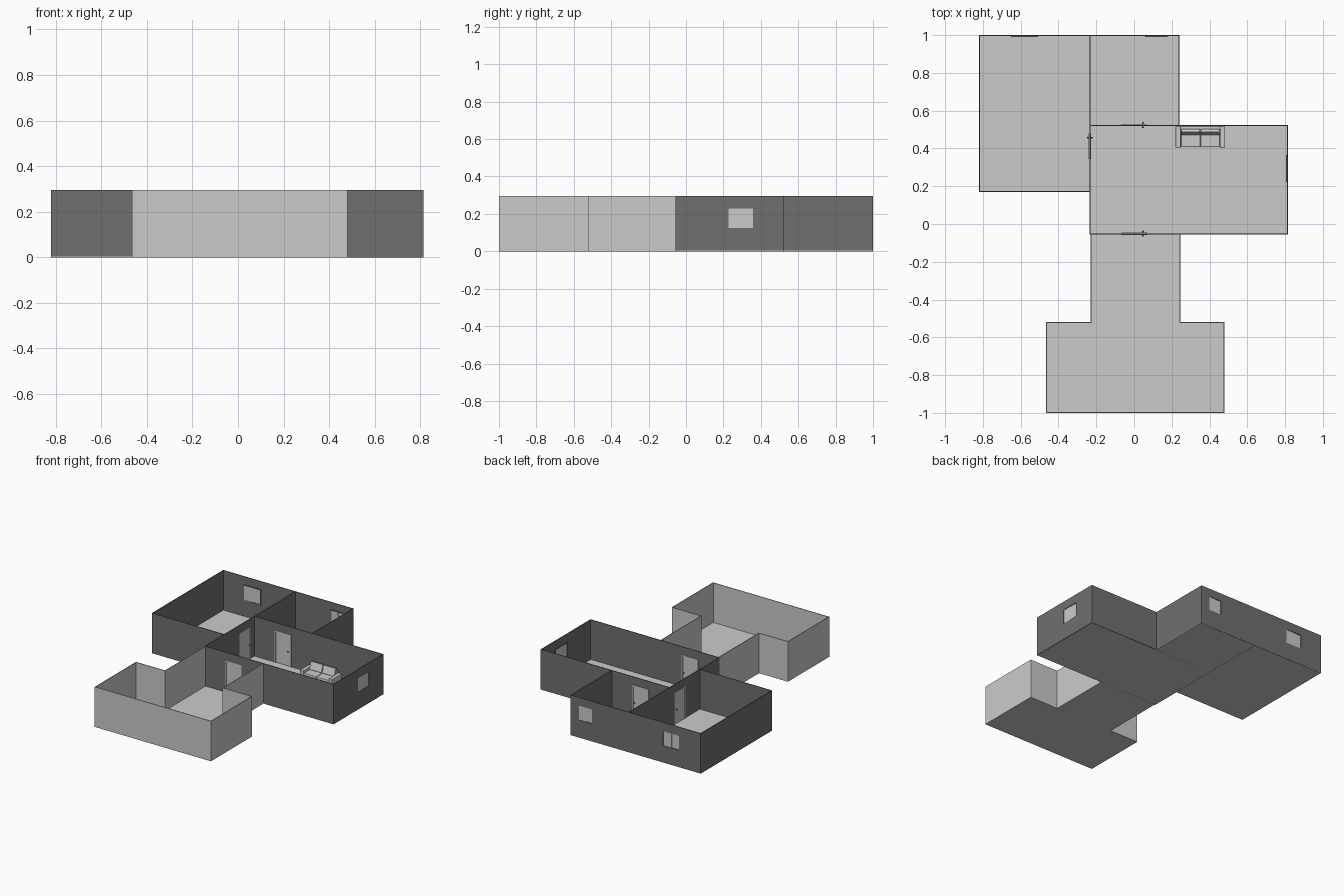
import bpy, bmesh
from math import radians
from mathutils import Matrix

if "Cube" in bpy.data.objects:
    bpy.data.objects.remove(bpy.data.objects["Cube"])

H, T, FL = 0.295, 0.005, 0.003   # wall height, wall thickness, floor thickness


def material(name, v):
    m = bpy.data.materials.new(name)
    m.diffuse_color = (v, v, v, 1)
    m.use_nodes = True
    m.node_tree.nodes["Principled BSDF"].inputs["Base Color"].default_value = m.diffuse_color
    return m


DARK = material("dark_wall_paint", 0.16)


def finish(name, bm, mat=None):
    me = bpy.data.meshes.new(name)
    bm.to_mesh(me)
    bm.free()
    ob = bpy.data.objects.new(name, me)
    bpy.context.collection.objects.link(ob)
    if mat:
        me.materials.append(mat)
    return ob


def boxes(name, spans, M=Matrix(), mat=None, bevel=0):
    """One object from boxes given as (x0, x1, y0, y1, z0, z1)."""
    bm = bmesh.new()
    for x0, x1, y0, y1, z0, z1 in spans:
        S = Matrix.Diagonal((x1 - x0, y1 - y0, z1 - z0, 1))
        C = Matrix.Translation(((x0 + x1) / 2, (y0 + y1) / 2, (z0 + z1) / 2))
        bmesh.ops.create_cube(bm, size=1, matrix=M @ C @ S)
    ob = finish(name, bm, mat)
    if bevel:
        b = ob.modifiers.new("bevel", 'BEVEL')
        b.width, b.segments = bevel, 2
    return ob


def cut(wall, M, u, z0, z1):
    c = boxes("opening_cutter", [(-u, u, -0.03, 0.03, z0, z1)], M)
    c.hide_render = True
    c.hide_set(True)
    c.display_type = 'WIRE'
    m = wall.modifiers.new("opening", 'BOOLEAN')
    m.operation, m.object, m.solver = 'DIFFERENCE', c, 'EXACT'


def place(x, y, deg):
    return Matrix.Translation((x, y, 0)) @ Matrix.Rotation(radians(deg), 4, 'Z')


def window(name, wall, M, w, z0, z1):
    u, f = w / 2, 0.006
    cut(wall, M, u, z0, z1)
    boxes(name + "_frame", [(-u - f, u + f, T, 0.010, z1, z1 + f), (-u - f, u + f, T, 0.010, z0 - f, z0),
                            (-u - f, -u, T, 0.010, z0, z1), (u, u + f, T, 0.010, z0, z1)], M, DARK)
    # two sliding panes, one slightly behind the other
    boxes(name + "_panes", [(-u, 0.002, 0.003, 0.006, z0, z1), (-0.002, u, 0.006, 0.009, z0, z1)], M)


def door(name, wall, M):
    u, top, f = 0.058, 0.228, 0.009
    cut(wall, M, u, FL, top)
    boxes(name + "_frame", [(-u - f, -u, -0.002, 0.010, FL, top + f), (u, u + f, -0.002, 0.010, FL, top + f),
                            (-u, u, -0.002, 0.010, top, top + f)], M)
    boxes(name + "_panel", [(-u, u, 0.001, 0.007, FL, top)], M)
    # round knob on both sides with a short stem
    bm = bmesh.new()
    for v in (-0.007, 0.015):
        bmesh.ops.create_uvsphere(bm, u_segments=12, v_segments=8, radius=0.005,
                                  matrix=M @ Matrix.Translation((0.045, v, 0.11)))
    bmesh.ops.create_cone(bm, cap_ends=True, segments=10, radius1=0.002, radius2=0.002, depth=0.022,
                          matrix=M @ Matrix.Translation((0.045, 0.004, 0.11)) @ Matrix.Rotation(radians(90), 4, 'X'))
    finish(name + "_knob", bm, DARK)


# floors
for name, x0, x1, y0, y1 in [("left_room", -.82, -.23, .17, 1), ("small_room", -.23, .24, .525, 1),
                             ("living_room", -.23, .815, -.055, .525),
                             ("corridor", -.23, .245, -.52, -.055), ("front_room", -.465, .48, -1, -.52)]:
    boxes(name + "_floor", [(x0, x1, y0, y1, 0, FL)])

# dark house walls
W = {}
for name, x0, x1, y0, y1 in [
        ("left_wall", -.82, -.82 + T, .17, 1), ("left_room_front_wall", -.82 + T, -.23 - T, .17, .17 + T),
        ("back_wall", -.82 + T, .24, 1 - T, 1), ("dividing_wall", -.23 - T, -.23, -.055, 1 - T),
        ("small_room_right_wall", .24 - T, .24, .525, 1 - T), ("living_back_wall", -.23, .815 - T, .525 - T, .525),
        ("living_front_wall", -.23, .815 - T, -.055, -.055 + T), ("right_wall", .815 - T, .815, -.055, .525)]:
    W[name] = boxes(name, [(x0, x1, y0, y1, 0, H)], mat=DARK)

# light walls of the T-shaped front wing
for name, x0, x1, y0, y1 in [
        ("front_wall", -.465, .48, -1, -1 + T), ("wing_left_wall", -.465, -.465 + T, -1 + T, -.52),
        ("wing_right_wall", .48 - T, .48, -1 + T, -.52), ("wing_left_shoulder", -.465 + T, -.23, -.52 - T, -.52),
        ("wing_right_shoulder", .245, .48 - T, -.52 - T, -.52), ("corridor_left_wall", -.23, -.23 + T, -.52 - T, -.055),
        ("corridor_right_wall", .245 - T, .245, -.52 - T, -.055)]:
    boxes(name, [(x0, x1, y0, y1, 0, H)])

# windows and doors
window("right_window", W["right_wall"], place(.815, .293, 90), .13, .125, .23)
window("left_room_window", W["back_wall"], place(-.58, 1, 180), .13, .125, .23)
window("small_room_window", W["back_wall"], place(.118, 1, 180), .105, .13, .235)
door("small_room_door", W["living_back_wall"], place(.002, .525 - T, 0))
door("front_door", W["living_front_wall"], place(.002, -.055, 0))
door("left_room_door", W["dividing_wall"], place(-.23, .412, 90))

# sofa: base, arms, back, two seat and two leaning back cushions
boxes("sofa_base", [(.225, .475, .41, .515, 0, .03)])
for name, x0 in (("left", .22), ("right", .455)):
    boxes("sofa_%s_arm" % name, [(x0, x0 + .028, .405, .518, 0, .066)], bevel=.004)
boxes("sofa_back", [(.245, .458, .495, .518, .02, .085)], bevel=.004)
for i, x0 in enumerate((.249, .352)):
    boxes("seat_cushion_%d" % i, [(x0, x0 + .102, .407, .49, .03, .05)], bevel=.005)
    lean = Matrix.Translation((x0 + .051, .476, .05)) @ Matrix.Rotation(radians(-18), 4, 'X')
    boxes("back_cushion_%d" % i, [(-.05, .05, -.008, .012, 0, .058)], lean, bevel=.005)
